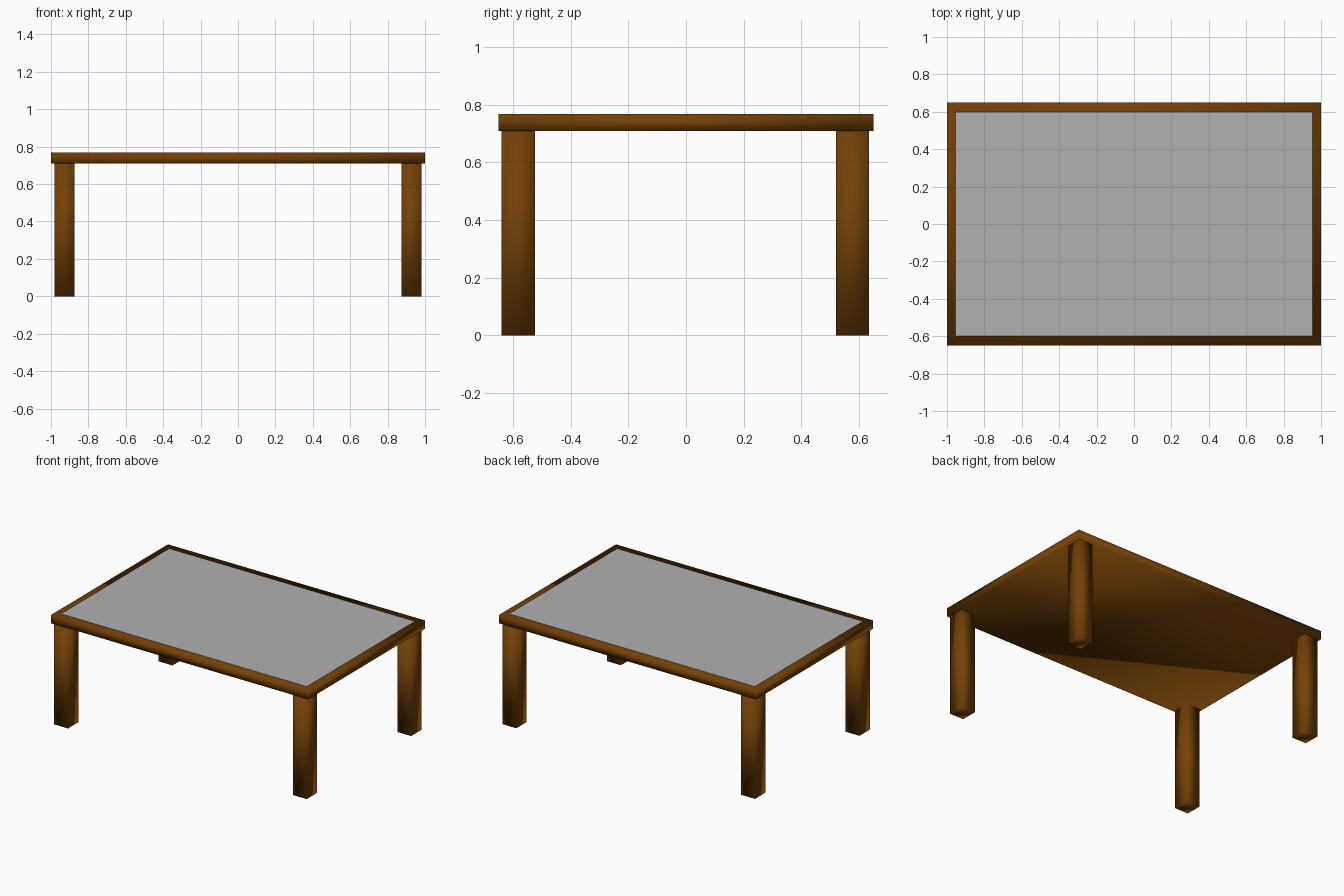
import bpy
import bmesh
from mathutils import Matrix, Vector

cube = bpy.data.objects.get("Cube")
if cube:
    bpy.data.objects.remove(cube, do_unlink=True)


def make_material(name, colour):
    mat = bpy.data.materials.new(name)
    mat.use_nodes = True
    mat.diffuse_color = colour
    mat.node_tree.nodes["Principled BSDF"].inputs["Base Color"].default_value = colour
    return mat


brown = make_material("brown wood", (0.175, 0.053, 0.002, 1))
grey = make_material("grey panel", (0.437, 0.437, 0.437, 1))


def make_box(name, centre, size, material, smooth=True):
    """Box, with softly shaded faces unless told otherwise."""
    bm = bmesh.new()
    bmesh.ops.create_cube(bm, size=1, matrix=Matrix.Translation(Vector(centre)) @ Matrix.Diagonal((*size, 1)))
    for face in bm.faces:
        face.smooth = smooth
    mesh = bpy.data.meshes.new(name)
    bm.to_mesh(mesh)
    bm.free()
    mesh.materials.append(material)
    obj = bpy.data.objects.new(name, mesh)
    bpy.context.collection.objects.link(obj)
    return obj


# Wooden table top, whose border shows as a rim
make_box("table_top", (0, 0, 0.739), (2, 1.3, 0.058), brown)

# Flat panel let into the table top
make_box("top_panel", (0, 0, 0.767), (1.91, 1.2, 0.004), grey, smooth=False)

# Four square legs
for y_name, y in (("front", -0.582), ("back", 0.578)):
    for x_name, x in (("right", -0.928), ("left", 0.928)):
        make_box(f"{y_name}_{x_name}_leg", (x, y, 0.355), (0.108, 0.115, 0.71), brown)
